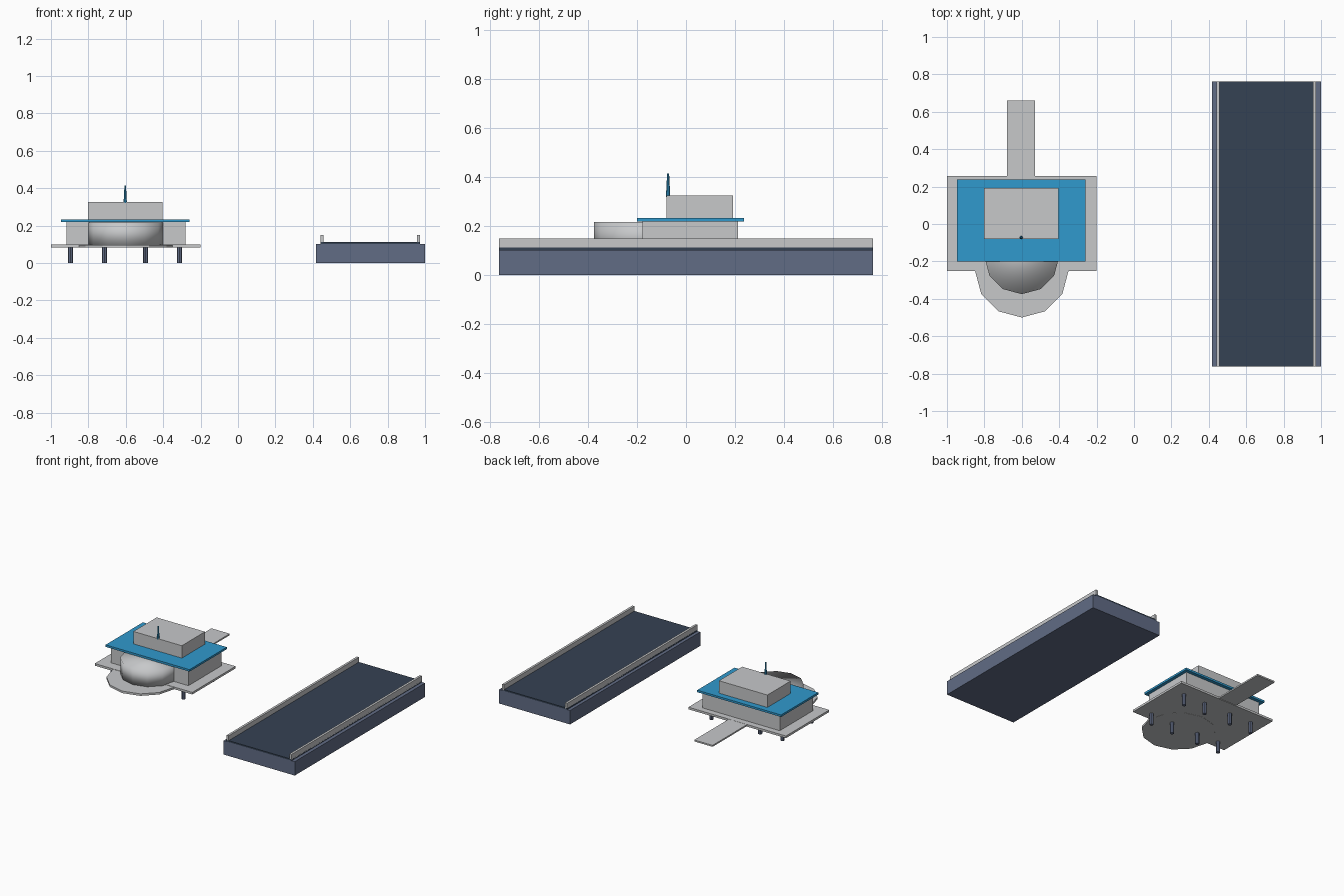
import bpy, math

cube = bpy.data.objects.get("Cube")
if cube:
    bpy.data.objects.remove(cube, do_unlink=True)


def material(name, rgb):
    m = bpy.data.materials.new(name)
    m.use_nodes = True
    m.diffuse_color = (*rgb, 1)
    m.node_tree.nodes["Principled BSDF"].inputs["Base Color"].default_value = (*rgb, 1)
    return m


grey = material("light grey", (0.57, 0.58, 0.59))
blue = material("roof blue", (0.03, 0.32, 0.61))
navy = material("road navy", (0.036, 0.054, 0.088))
slate = material("slate blue", (0.12, 0.15, 0.235))


def finish(name, mat):
    ob = bpy.context.object
    ob.name = ob.data.name = name
    ob.data.materials.append(mat)
    return ob


def box(name, mat, x, y, z):
    """Box from (min, max) ranges on each axis."""
    spans = (x, y, z)
    bpy.ops.mesh.primitive_cube_add(size=1, location=[(a + b) / 2 for a, b in spans])
    ob = finish(name, mat)
    ob.scale = [b - a for a, b in spans]
    bpy.ops.object.transform_apply(location=False, rotation=False, scale=True)
    return ob


def column(name, mat, x, y, z, r_low, r_top, sides):
    bpy.ops.mesh.primitive_cone_add(vertices=sides, radius1=r_low, radius2=r_top,
                                    depth=z[1] - z[0], location=(x, y, sum(z) / 2))
    return finish(name, mat)


MID = -0.6  # centre line of the building

# Long road slab with two kerb rails
box("road_base", slate, (0.417, 1), (-0.763, 0.763), (0, 0.103))
box("road_surface", navy, (0.441, 0.974), (-0.763, 0.763), (0.103, 0.114))
for side, x in (("right", 0.441), ("left", 0.957)):
    box(side + "_rail", grey, (x, x + 0.017), (-0.763, 0.763), (0.108, 0.15))

# Platform with rounded front and rear walkway
box("platform", grey, (-1, -0.2), (-0.25, 0.257), (0.084, 0.1))
column("round_platform", grey, MID, -0.25, (0.083, 0.098), 0.25, 0.25, 12)
box("walkway", grey, (-0.68, -0.53), (0.25, 0.66), (0.088, 0.099))

# Building with rounded front bay
box("lower_storey", grey, (-0.918, -0.282), (-0.178, 0.212), (0.1, 0.22))
column("front_bay", grey, MID, -0.175, (0.095, 0.217), 0.2, 0.2, 12)
bpy.ops.object.shade_smooth()
box("roof_slab", blue, (-0.946, -0.258), (-0.2, 0.237), (0.219, 0.234))
box("upper_storey", grey, (-0.802, -0.405), (-0.08, 0.192), (0.23, 0.326))
column("antenna", blue, MID - 0.003, -0.073, (0.32, 0.416), 0.009, 0.004, 8)

# Two rows of supporting legs
for row, y in (("front", -0.19), ("rear", 0.15)):
    for i, x in enumerate((-0.896, -0.714, -0.494, -0.313)):
        column(f"{row}_leg_{i + 1}", slate, x, y, (0, 0.086), 0.014, 0.014, 8)
